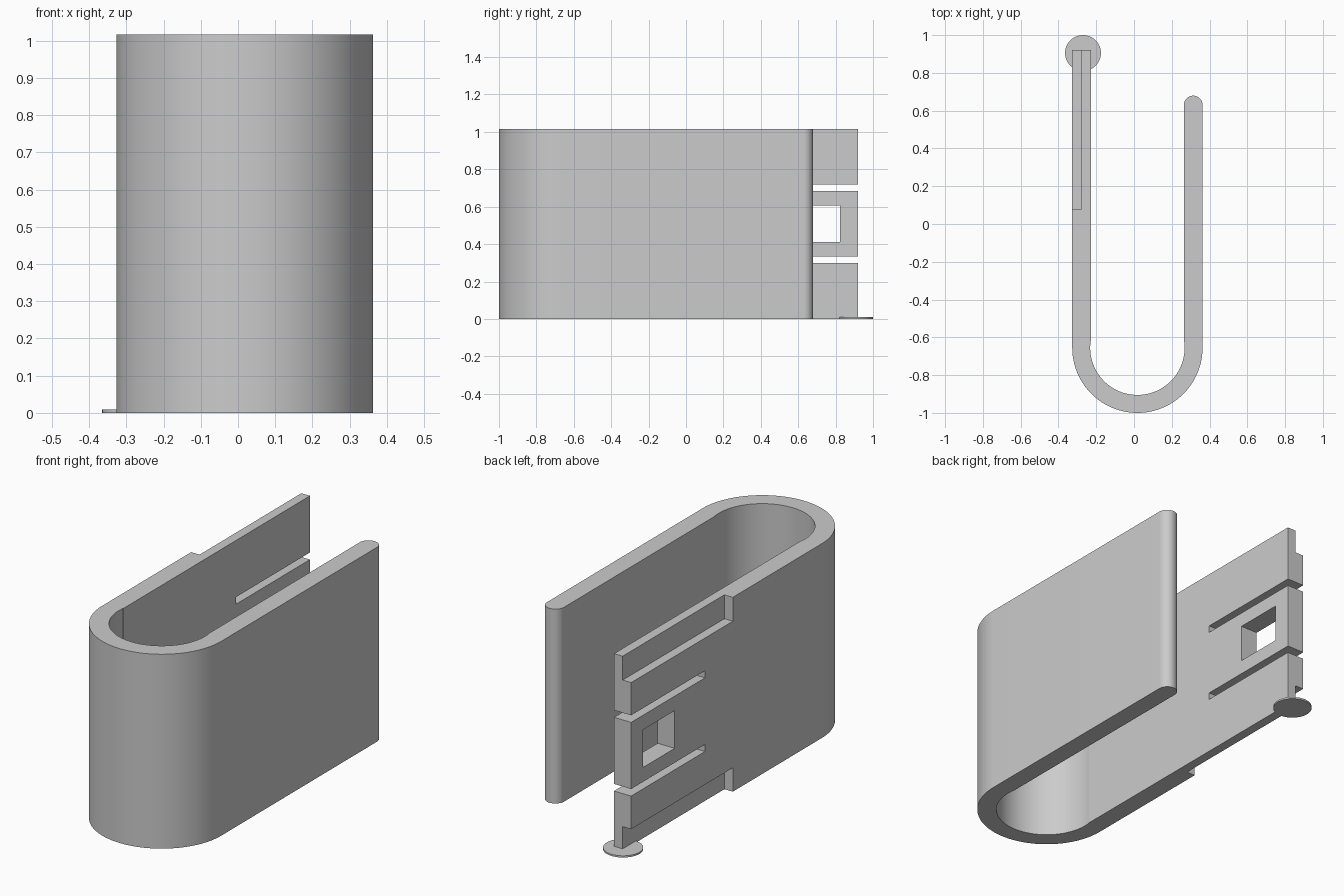
import bpy, bmesh
from math import cos, sin, radians
from mathutils import Matrix, Vector

cube = bpy.data.objects.get("Cube")
if cube:
    bpy.data.objects.remove(cube, do_unlink=True)

grey = bpy.data.materials.new("plain grey")
grey.use_nodes = True
colour = (0.6, 0.6, 0.6, 1)
grey.diffuse_color = colour
grey.node_tree.nodes["Principled BSDF"].inputs["Base Color"].default_value = colour

HEIGHT = 1.016
CX, CY = 0.018, -0.655          # centre of the bend
R_OUT, R_IN, WALL_IN = 0.345, 0.25, 0.246
LONG_END, SHORT_END = 0.92, 0.63


def add_object(name, bm):
    bmesh.ops.recalc_face_normals(bm, faces=bm.faces)
    mesh = bpy.data.meshes.new(name)
    bm.to_mesh(mesh)
    bm.free()
    mesh.materials.append(grey)
    obj = bpy.data.objects.new(name, mesh)
    bpy.context.collection.objects.link(obj)
    return obj


def arc(cx, cy, r, start, end, steps):
    angles = [radians(start + (end - start) * i / steps) for i in range(steps + 1)]
    return [(cx + r * cos(a), cy + r * sin(a)) for a in angles]


def box(bm, lo, hi):
    lo, hi = Vector(lo), Vector(hi)
    matrix = Matrix.Translation((lo + hi) / 2) @ Matrix.Diagonal((*(hi - lo), 1))
    bmesh.ops.create_cube(bm, size=1, matrix=matrix)


# U-shaped clip: outline of the bend, rounded short arm and square long arm
tip_r = (R_OUT - WALL_IN) / 2
outline = [(CX - R_OUT, LONG_END)]
outline += arc(CX, CY, R_OUT, 180, 360, 64)
outline += arc(CX + R_OUT - tip_r, SHORT_END, tip_r, 0, 180, 24)
outline += [(CX + WALL_IN, CY + 0.035)]
outline += arc(CX, CY, R_IN, 8, -188, 64)
outline += [(CX - WALL_IN, CY + 0.035), (CX - WALL_IN, LONG_END)]

bm = bmesh.new()
face = bm.faces.new([bm.verts.new((x, y, 0)) for x, y in outline])
body = bmesh.ops.extrude_face_region(bm, geom=[face])
top = [v for v in body["geom"] if isinstance(v, bmesh.types.BMVert)]
bmesh.ops.translate(bm, verts=top, vec=(0, 0, HEIGHT))
clip = add_object("clip_body", bm)

# Cutter: window, two slots and the two rebated edges of the long arm
bm = bmesh.new()
box(bm, (-0.45, 0.56, 0.41), (-0.12, 0.823, 0.607))
for z in (0.298, 0.683):
    box(bm, (-0.45, 0.31, z), (-0.12, 1.1, z + 0.037))
for low, high in ((-0.1, 0.125), (HEIGHT - 0.125, HEIGHT + 0.1)):
    box(bm, (-0.45, 0.08, low), (-0.278, 1.1, high))
cutter = add_object("arm_cutter", bm)
cutter.hide_render = True

cut = clip.modifiers.new("arm cuts", "BOOLEAN")
cut.operation = "DIFFERENCE"
cut.solver = "EXACT"
cut.object = cutter
bpy.context.view_layer.objects.active = clip
clip.select_set(True)
bpy.ops.object.modifier_apply(modifier=cut.name)
bpy.data.objects.remove(cutter, do_unlink=True)

# Thin round foot under the end of the long arm
bm = bmesh.new()
bmesh.ops.create_cone(bm, cap_ends=True, segments=48, radius1=0.095, radius2=0.095,
                      depth=0.009, matrix=Matrix.Translation((-0.27, 0.905, 0.0045)))
foot = add_object("foot_disc", bm)

for obj in (clip, foot):
    bpy.ops.object.select_all(action="DESELECT")
    obj.select_set(True)
    bpy.context.view_layer.objects.active = obj
    bpy.ops.object.shade_smooth_by_angle(angle=radians(30))
